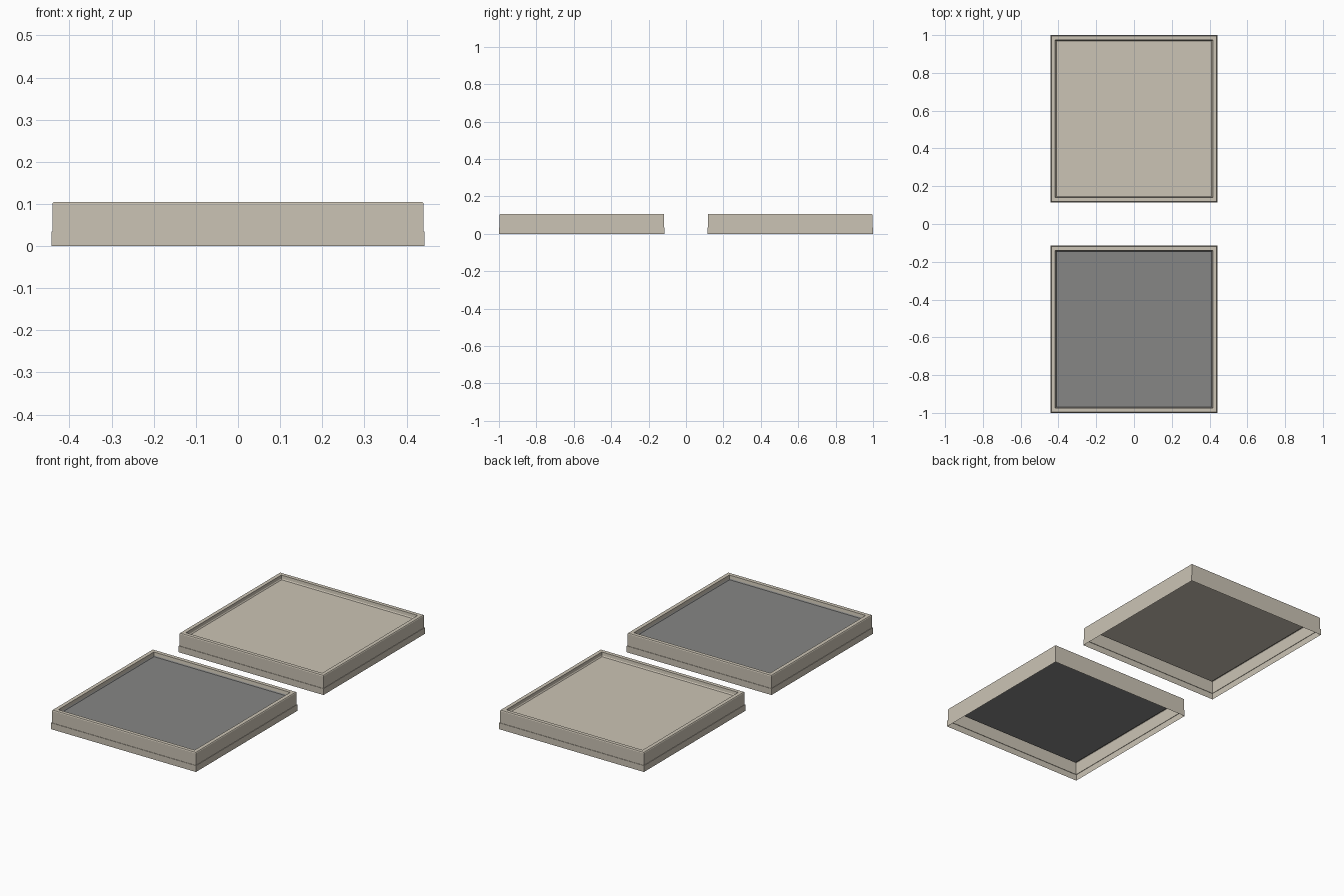
import bpy, bmesh

if "Cube" in bpy.data.objects:
    bpy.data.objects.remove(bpy.data.objects["Cube"])


def material(name, rgb):
    m = bpy.data.materials.new(name)
    m.diffuse_color = (*rgb, 1.0)
    m.use_nodes = True
    m.node_tree.nodes["Principled BSDF"].inputs["Base Color"].default_value = m.diffuse_color
    return m


beige = material("warm beige", (0.60, 0.55, 0.46))
grey = material("mid grey", (0.24, 0.24, 0.235))

# Sheet cross-section (half width, height): skirt, step, wall, rim, recess
PROFILE = [(0.4430, 0.0), (0.4430, 0.035), (0.4405, 0.035), (0.4405, 0.101),
           (0.4380, 0.105), (0.4170, 0.105), (0.4150, 0.088)]
FLOOR = [(0.4150, 0.088), (0.4110, 0.083)]


def square_shell(name, profile, y, mat, cap=False):
    """Sweep a profile round a square; cap closes the last ring."""
    bm = bmesh.new()
    rings = [[bm.verts.new((sx * r, sy * r + y, z))
              for sx, sy in ((-1, -1), (1, -1), (1, 1), (-1, 1))]
             for r, z in profile]
    for a, b in zip(rings, rings[1:]):
        for i in range(4):
            j = (i + 1) % 4
            bm.faces.new((a[i], a[j], b[j], b[i]))
    if cap:
        bm.faces.new(rings[-1])
    me = bpy.data.meshes.new(name)
    bm.to_mesh(me)
    bm.free()
    me.materials.append(mat)
    ob = bpy.data.objects.new(name, me)
    bpy.context.collection.objects.link(ob)
    return ob


# Two open-bottomed trays, front one with a grey floor
for side, y, floor_mat in (("front", -0.557, grey), ("back", 0.557, beige)):
    square_shell(side + "_tray_frame", PROFILE, y, beige)
    square_shell(side + "_tray_floor", FLOOR, y, floor_mat, cap=True)
